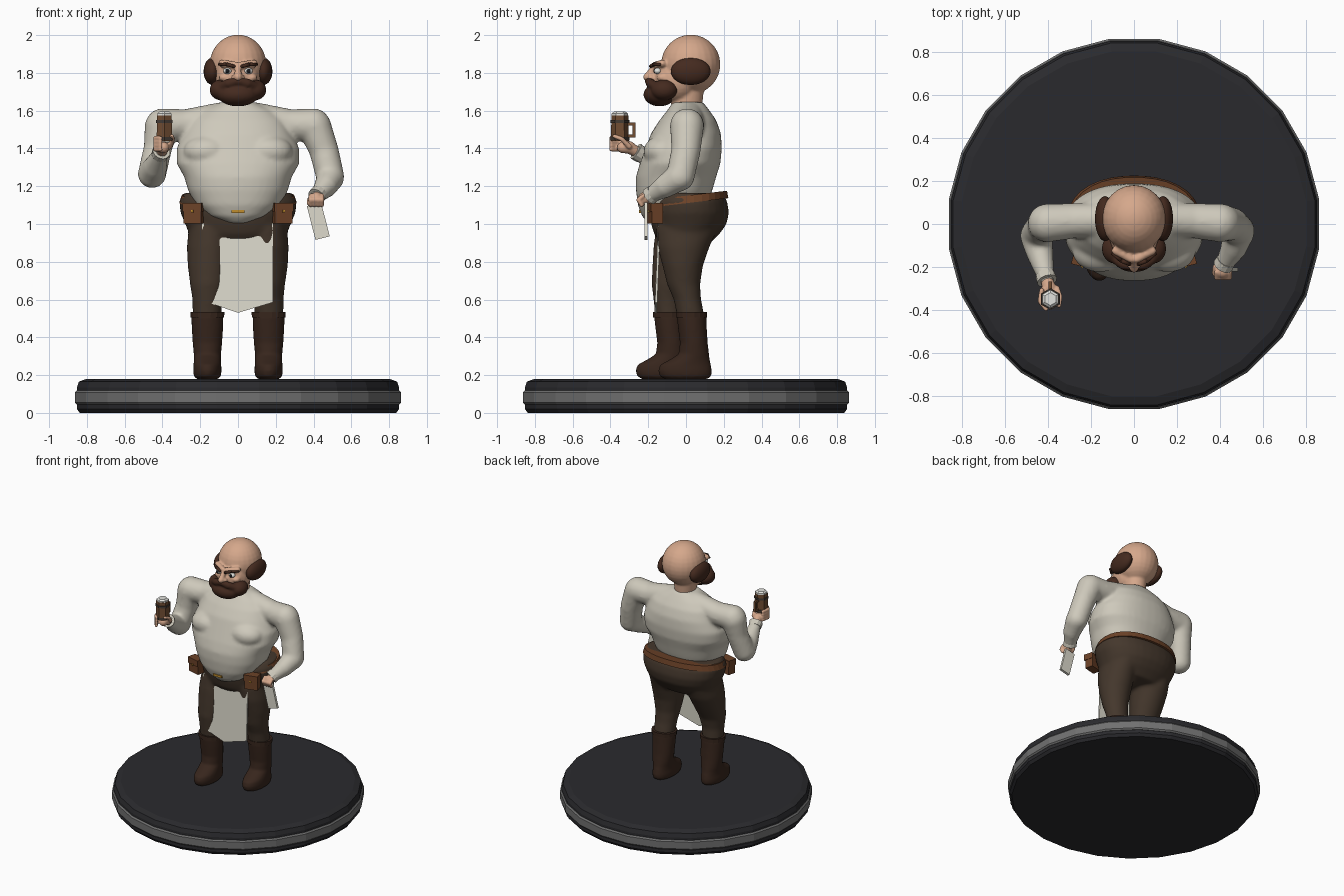
import bpy, bmesh, math
from mathutils import Matrix, Vector

if "Cube" in bpy.data.objects:
    bpy.data.objects.remove(bpy.data.objects["Cube"])


def material(name, r, g, b):
    m = bpy.data.materials.new(name)
    m.diffuse_color = tuple((c / 255) ** 2.2 for c in (r, g, b)) + (1,)
    m.use_nodes = True
    m.node_tree.nodes["Principled BSDF"].inputs["Base Color"].default_value = m.diffuse_color
    return m


SKIN = material("skin", 212, 166, 138)
SHIRT = material("shirt_cloth", 205, 200, 186)
TROUSER = material("trouser_cloth", 70, 58, 48)
BOOT = material("boot_leather", 58, 42, 34)
HAIR = material("dark_hair", 70, 46, 36)
LEATHER = material("tan_leather", 108, 68, 44)
WOOD = material("wood", 112, 78, 54)
METAL = material("dark_metal", 70, 62, 56)
LINEN = material("linen", 220, 217, 203)
WHITE = material("white", 225, 225, 220)
BLACK = material("black", 28, 30, 34)
DARK = material("base_dark", 46, 46, 49)
GREY = material("base_grey", 112, 112, 112)
GOLD = material("gold", 190, 140, 50)


def loft(bm, rings, n=32, p=1.0):
    """Stack of closed rings: (z, centre x, half width, front y, back y)."""
    loops = []
    for z, cx, rx, yf, yb in rings:
        loop = []
        for i in range(n):
            a = 2 * math.pi * (i + .5) / n
            c, s = math.cos(a), math.sin(a)
            loop.append(bm.verts.new((cx + rx * math.copysign(abs(c) ** p, c),
                                      (yf + yb) / 2 + (yb - yf) / 2 * math.copysign(abs(s) ** p, s), z)))
        loops.append(loop)
    for a, b in zip(loops, loops[1:]):
        for i in range(n):
            bm.faces.new((a[i], a[(i + 1) % n], b[(i + 1) % n], b[i]))
    bm.faces.new(loops[0])
    bm.faces.new(loops[-1])


def blob(bm, pos, radii):
    bmesh.ops.create_uvsphere(bm, u_segments=24, v_segments=16, radius=1,
                              matrix=Matrix.Translation(pos) @ Matrix.Diagonal((*radii, 1)))


def chain(bm, pts):
    """Round-ended limb through points (x, y, z, radius)."""
    for x, y, z, r in pts:
        blob(bm, (x, y, z), (r, r, r))
    for a, b in zip(pts, pts[1:]):
        va, vb = Vector(a[:3]), Vector(b[:3])
        d = vb - va
        rot = d.to_track_quat('Z', 'Y').to_matrix().to_4x4()
        bmesh.ops.create_cone(bm, cap_ends=True, segments=20, radius1=a[3], radius2=b[3],
                              depth=d.length, matrix=Matrix.Translation((va + vb) / 2) @ rot)


def box(bm, pos, size, rot_z=0, rot_y=0):
    bmesh.ops.create_cube(bm, size=1, matrix=Matrix.Translation(pos) @ Matrix.Rotation(rot_z, 4, 'Z')
                          @ Matrix.Rotation(rot_y, 4, 'Y') @ Matrix.Diagonal((*size, 1)))


def finish(name, bm, mat, voxel=0, smooth=False, iters=6):
    bmesh.ops.recalc_face_normals(bm, faces=bm.faces)
    for f in bm.faces:
        f.smooth = smooth
    me = bpy.data.meshes.new(name)
    bm.to_mesh(me)
    bm.free()
    me.materials.append(mat)
    ob = bpy.data.objects.new(name, me)
    bpy.context.collection.objects.link(ob)
    if voxel:  # fuse overlapping volumes into one skin
        m = ob.modifiers.new("fuse", 'REMESH')
        m.mode, m.voxel_size, m.use_smooth_shade = 'VOXEL', voxel, True
        m = ob.modifiers.new("soften", 'SMOOTH')
        m.factor, m.iterations = .5, iters
    return ob


# Round display base, 24 sides
bm = bmesh.new()
loft(bm, [(z, 0, r, -r, r) for z, r in
          ((0, .845), (.02, .86), (.05, .86), (.12, .86), (.135, .86), (.165, .85), (.18, .81))], 24)
finish("base", bm, DARK)
bm = bmesh.new()
loft(bm, [(z, 0, r, -r, r) for z, r in ((.045, .862), (.055, .871), (.108, .871), (.118, .862))], 24)
finish("base_rim", bm, GREY)

# Boots, the one at -x a step forward
for side, dy, label in ((-1, -.12, "right"), (1, 0, "left")):
    cx = side * .162
    bm = bmesh.new()
    loft(bm, [(z, cx, rx, a + dy, b + dy) for z, rx, a, b in
              ((.18, .058, -.115, .115), (.195, .072, -.14, .135), (.225, .075, -.147, .137), (.255, .073, -.137, .132),
               (.28, .072, -.09, .126), (.31, .072, -.04, .122), (.37, .078, -.032, .115), (.45, .083, -.042, .11),
               (.52, .085, -.05, .108))], 32)
    finish(label + "_boot", bm, BOOT, .009, iters=4)
    bm = bmesh.new()
    loft(bm, [(z, cx, r, -.055 + dy, .112 + dy) for z, r in ((.505, .09), (.535, .092))], 16)
    finish(label + "_boot_cuff", bm, BOOT, smooth=False)

# Trousers: pelvis and both legs fused
bm = bmesh.new()
loft(bm, [(1.165, 0, .285, -.16, .195), (1.12, 0, .312, -.19, .218), (1.06, 0, .305, -.195, .228),
          (1.0, 0, .28, -.185, .215), (.95, 0, .26, -.17, .18), (.89, 0, .2, -.13, .12)], 32, .9)
for cx, rows in ((-.15, ((.98, .11, -.16, .16), (.88, .118, -.172, .12), (.78, .11, -.178, .06),
                         (.68, .095, -.182, .0), (.6, .08, -.172, -.02), (.5, .075, -.16, -.02))),
                 (.15, ((.98, .11, -.16, .17), (.88, .115, -.152, .125), (.78, .108, -.125, .09),
                        (.68, .09, -.1, .075), (.6, .08, -.065, .08), (.5, .075, -.045, .1)))):
    loft(bm, [(z, cx * (1 + (.98 - z) * .2), r, a, b) for z, r, a, b in rows])
finish("trousers", bm, TROUSER, .012, iters=8)

# Apron sheet with a pointed hem
bm = bmesh.new()
vs = [bm.verts.new(v) for v in ((-.19, -.135, 1.02), (.185, -.135, 1.02), (.185, -.152, .585),
                                (0, -.155, .53), (-.19, -.152, .595))]
g = bmesh.ops.extrude_face_region(bm, geom=[bm.faces.new(vs)])
bmesh.ops.translate(bm, vec=(0, -.012, 0), verts=[v for v in g["geom"] if isinstance(v, bmesh.types.BMVert)])
finish("apron", bm, LINEN)

# Shirt: belly, chest, yoke and sleeves fused
bm = bmesh.new()
loft(bm, [(1.005, 0, .06, -.2, -.03), (1.04, 0, .16, -.232, .05), (1.1, 0, .225, -.255, .11),
          (1.18, 0, .265, -.265, .14), (1.25, 0, .285, -.265, .16), (1.32, 0, .325, -.245, .182),
          (1.40, 0, .325, -.215, .19), (1.48, 0, .285, -.185, .185), (1.55, 0, .25, -.14, .16),
          (1.60, 0, .19, -.1, .125), (1.645, 0, .09, -.07, .09)], 40, .88)
for s in (-1, 1):
    chain(bm, [(s * .1, .02, 1.565, .078), (s * .28, .015, 1.525, .082), (s * .40, .005, 1.522, .09)])
    blob(bm, (s * .16, -.12, 1.385), (.13, .105, .085))
chain(bm, [(-.405, .005, 1.515, .09), (-.425, -.01, 1.4, .075), (-.455, -.05, 1.265, .075)])
chain(bm, [(-.455, -.06, 1.265, .075), (-.44, -.13, 1.30, .065), (-.41, -.25, 1.375, .04)])
chain(bm, [(.405, .005, 1.515, .09), (.455, .0, 1.39, .078), (.488, -.03, 1.25, .075)])
chain(bm, [(.488, -.04, 1.245, .074), (.465, -.11, 1.2, .062), (.425, -.18, 1.155, .043)])
finish("shirt", bm, SHIRT, .012, iters=7)

# Sleeve cuffs
for name, a, b in (("right_cuff", (-.415, -.235, 1.365, .045), (-.405, -.265, 1.385, .045)),
                   ("left_cuff", (.43, -.17, 1.165, .046), (.415, -.195, 1.145, .046))):
    bm = bmesh.new()
    d = Vector(b[:3]) - Vector(a[:3])
    bmesh.ops.create_cone(bm, cap_ends=True, segments=12, radius1=.045, radius2=.048, depth=d.length,
                          matrix=Matrix.Translation((Vector(a[:3]) + Vector(b[:3])) / 2)
                          @ d.to_track_quat('Z', 'Y').to_matrix().to_4x4())
    finish(name, bm, SHIRT)

# Hands: palm with four curled fingers and a thumb
bm = bmesh.new()
chain(bm, [(-.407, -.26, 1.38, .028), (-.395, -.3, 1.405, .033), (-.395, -.335, 1.405, .03)])
for i in range(4):
    z = 1.395 + i * .02
    chain(bm, [(-.43, -.31, z, .012), (-.438, -.36, z, .012), (-.41, -.397, z, .011)])
chain(bm, [(-.36, -.3, 1.41, .014), (-.345, -.34, 1.45, .012), (-.35, -.38, 1.465, .011)])
finish("right_hand", bm, SKIN, .006, iters=2)
bm = bmesh.new()
chain(bm, [(.425, -.19, 1.15, .028), (.415, -.22, 1.135, .034)])
for i in range(4):
    x = .385 + i * .02
    chain(bm, [(x, -.225, 1.15, .012), (x, -.252, 1.128, .012), (x, -.235, 1.1, .011)])
chain(bm, [(.38, -.2, 1.13, .014), (.375, -.23, 1.11, .012)])
finish("left_hand", bm, SKIN, .006, iters=2)

# Cloth hanging from the left hand
bm = bmesh.new()
box(bm, (.425, -.212, 1.015), (.078, .018, .185), 0, -.25)
finish("cloth", bm, LINEN)

# Six-sided tankard with bands and froth
for name, mat, rows in (("tankard", WOOD, ((1.44, .047), (1.575, .045))),
                        ("tankard_band", METAL, ((1.535, .051), (1.55, .051))),
                        ("tankard_foot_band", METAL, ((1.445, .051), (1.46, .051))),
                        ("froth", WHITE, ((1.57, .044), (1.585, .043), (1.595, .03)))):
    bm = bmesh.new()
    loft(bm, [(z, -.39, r, -.35 - r, -.35 + r) for z, r in rows], 6)
    finish(name, bm, mat)
bm = bmesh.new()
for pos, size in (((-.39, -.29, 1.53), (.015, .04, .015)), ((-.39, -.29, 1.465), (.015, .04, .015)),
                  ((-.39, -.275, 1.497), (.015, .014, .08))):
    box(bm, pos, size)
finish("tankard_handle", bm, WOOD)

# Belt, buckle and pouches
bm = bmesh.new()
loft(bm, [(1.11, 0, .312, -.195, .225), (1.15, 0, .298, -.18, .218)], 32, .9)
for v in bm.verts:
    v.co.z += v.co.y * .12
finish("belt", bm, LEATHER, smooth=False)
bm = bmesh.new()
box(bm, (0, -.243, 1.065), (.07, .014, .016))
finish("buckle", bm, GOLD)
for s, label in ((-1, "right"), (1, "left")):
    for part, mat, dy, dz, size in (("pouch", LEATHER, 0, 0, (.095, .06, .105)),
                                    ("pouch_flap", LEATHER, -.004, .033, (.102, .066, .045)),
                                    ("pouch_stud", GOLD, -.036, .012, (.012, .012, .012))):
        bm = bmesh.new()
        box(bm, (s * .235 + s * dy * -.2, -.162 + dy, 1.055 + dz), size, s * .25)
        finish(label + "_" + part, bm, mat)

# Head: skull, jaw, brow, nose and neck fused
bm = bmesh.new()
blob(bm, (0, .025, 1.845), (.15, .157, .157))
blob(bm, (0, -.045, 1.765), (.118, .125, .125))
loft(bm, [(1.57, 0, .07, -.095, .08), (1.62, 0, .072, -.08, .085), (1.76, 0, .08, -.06, .1)])
chain(bm, [(0, -.165, 1.835, .016), (0, -.19, 1.8, .018), (0, -.205, 1.778, .022)])
for s in (-1, 1):
    blob(bm, (s * .022, -.185, 1.775), (.016, .018, .014))
    chain(bm, [(s * .012, -.165, 1.842, .018), (s * .085, -.125, 1.85, .02)])
    blob(bm, (s * .07, -.125, 1.775), (.032, .03, .022))
finish("head", bm, SKIN, .008, iters=3)

# Beard and moustache
bm = bmesh.new()
blob(bm, (0, -.14, 1.685), (.11, .085, .062))
for s in (-1, 1):
    blob(bm, (s * .09, -.115, 1.71), (.06, .07, .055))
    chain(bm, [(s * .008, -.198, 1.755, .02), (s * .05, -.188, 1.745, .025), (s * .1, -.155, 1.725, .022)])
finish("beard", bm, HAIR, .008, iters=3)

# Side hair, brows and eyes
for s, label in ((-1, "right"), (1, "left")):
    bm = bmesh.new()
    blob(bm, (s * .135, .025, 1.808), (.047, .105, .072))
    finish(label + "_side_hair", bm, HAIR, smooth=True)
    bm = bmesh.new()
    chain(bm, [(s * .022, -.187, 1.835, .009), (s * .06, -.17, 1.845, .01), (s * .1, -.138, 1.845, .007)])
    finish(label + "_brow", bm, HAIR, smooth=True)
    bm = bmesh.new()
    blob(bm, (s * .056, -.15, 1.81), (.022, .02, .016))
    finish(label + "_eye", bm, WHITE, smooth=True)
    bm = bmesh.new()
    blob(bm, (s * .056, -.165, 1.81), (.011, .008, .012))
    finish(label + "_iris", bm, BLACK, smooth=True)
